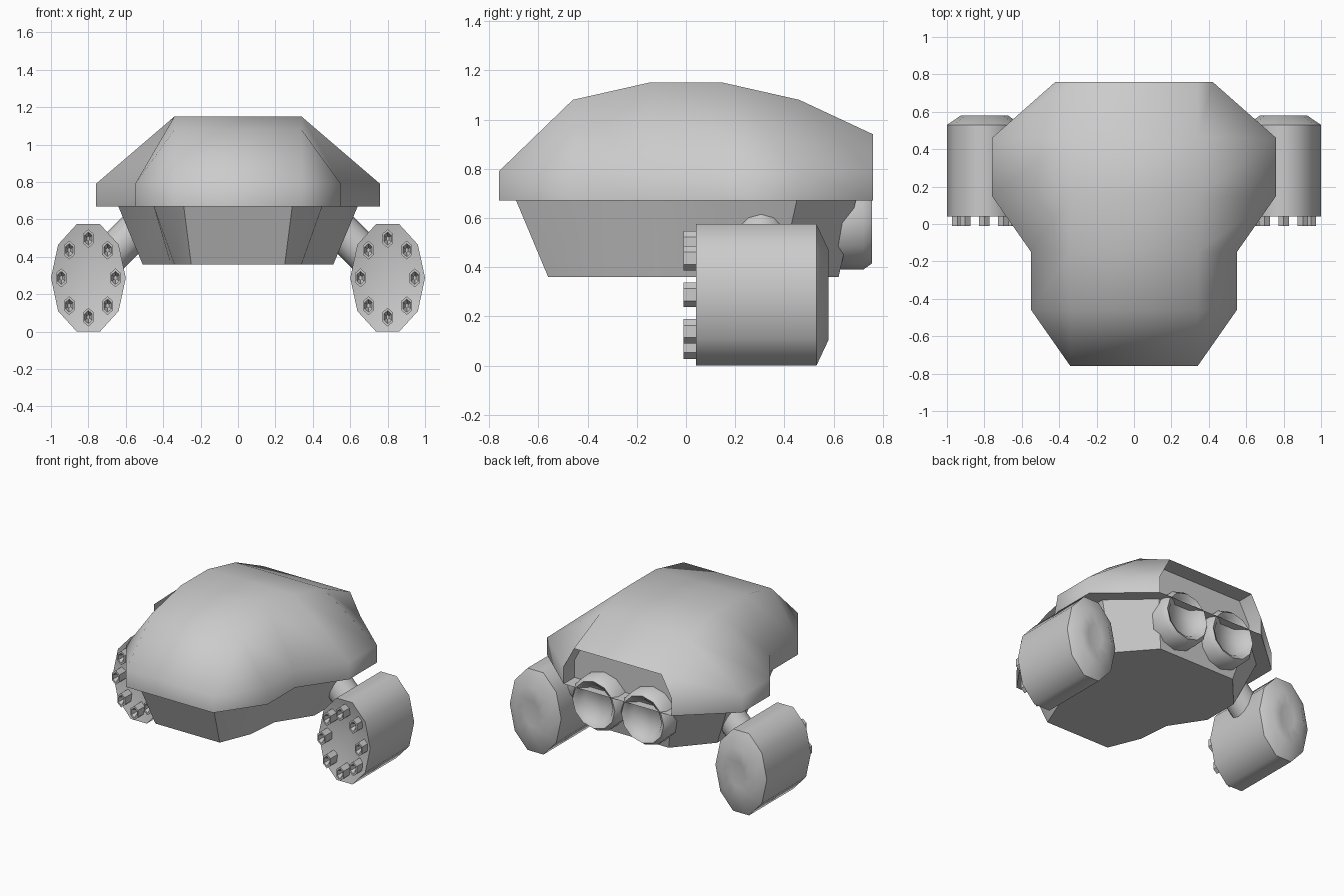
import bpy, bmesh, math
from mathutils import Vector

if "Cube" in bpy.data.objects:
    bpy.data.objects.remove(bpy.data.objects["Cube"])


def loft(bm, rings):
    # Skin a list of equal-length rings and cap both ends
    vs = [[bm.verts.new(p) for p in r] for r in rings]
    n = len(rings[0])
    for a, b in zip(vs, vs[1:]):
        for i in range(n):
            j = (i + 1) % n
            bm.faces.new((a[i], a[j], b[j], b[i]))
    first = bm.faces.new(vs[0][::-1])
    last = bm.faces.new(vs[-1])
    return first, last


def ring(cx, cz, y, rx, rz, n, start=0.0):
    return [(cx + rx * math.cos(start + math.tau * i / n), y,
             cz + rz * math.sin(start + math.tau * i / n)) for i in range(n)]


def finish(name, bm, angle):
    bmesh.ops.remove_doubles(bm, verts=bm.verts, dist=0.0005)
    bmesh.ops.recalc_face_normals(bm, faces=bm.faces)
    me = bpy.data.meshes.new(name)
    bm.to_mesh(me)
    bm.free()
    ob = bpy.data.objects.new(name, me)
    bpy.context.collection.objects.link(ob)
    bpy.ops.object.select_all(action='DESELECT')
    ob.select_set(True)
    bpy.context.view_layer.objects.active = ob
    bpy.ops.object.shade_smooth_by_angle(angle=math.radians(angle))
    return ob


# Upper shell: (y, rim half-width, roof half-width, roof height)
bm = bmesh.new()
sections = [(-.76, .34, .34, .79), (-.46, .55, .34, 1.08), (-.15, .55, .34, 1.15),
            (.15, .76, .34, 1.15), (.46, .76, .34, 1.08), (.76, .42, .34, .94)]
rings = [[(-w, y, .67), (-w, y, .79), (-t, y, h), (t, y, h), (w, y, .79), (w, y, .67)]
         for y, w, t, h in sections]
_, back = loft(bm, rings)
# Recess the open back around the thrusters
bmesh.ops.inset_individual(bm, faces=[back], thickness=.025)
bmesh.ops.translate(bm, verts=back.verts, vec=(0, -.12, 0))
finish("upper_shell", bm, 60)

# Lower hull: the shell outline, tapering downward
bm = bmesh.new()


def outline(half, z):
    return [(x, y, z) for x, y in half] + [(-x, y, z) for x, y in reversed(half)]


top = [(.29, -.69), (.45, -.41), (.46, -.13), (.64, .14), (.64, .45), (.37, .69)]
bottom = [(.25, -.56), (.34, -.34), (.36, -.11), (.51, .12), (.51, .38), (.30, .62)]
loft(bm, [outline(bottom, .36), outline(top, .67)])
finish("lower_hull", bm, 40)

# Rear thrusters with dished nozzles
for side, label in ((-1, "left"), (1, "right")):
    bm = bmesh.new()
    profile = [(.42, .15), (.55, .19), (.72, .19), (.755, .165), (.735, .135), (.70, .11)]
    loft(bm, [ring(side * .19, .58, y, r, r, 12) for y, r in profile])
    finish(label + "_thruster", bm, 60)

    # Ten-sided gun pod: concave front, chamfered back
    bm = bmesh.new()
    cx, cz = side * .8, .2875
    profile = [(.11, 0), (.04, 1), (.53, 1), (.58, .63), (.57, .3)]
    bm_rings = [ring(cx, cz, y, .2 * s, .3024 * s, 10) for y, s in profile]
    loft(bm, bm_rings)
    bmesh.ops.dissolve_degenerate(bm, dist=.0005, edges=bm.edges)
    finish(label + "_pod", bm, 50)

    # Eight hollow barrels around the pod front
    bm = bmesh.new()
    for k in range(8):
        a = math.tau * k / 8
        x, z = cx + .145 * math.cos(a), cz + .21 * math.sin(a)
        loft(bm, [ring(x, z, y, .033 * s, .05 * s, 6, math.pi / 2)
                  for y, s in [(.03, .25), (-.01, .7), (-.01, 1), (.09, 1)]])
    finish(label + "_barrels", bm, 30)

    # Diagonal strut joining pod and hull
    bm = bmesh.new()
    bmesh.ops.create_cone(bm, cap_ends=True, segments=12, radius1=.1, radius2=.1, depth=.42)
    axis = Vector((side, 0, -1)).normalized()
    rot = axis.to_track_quat('Z', 'Y').to_matrix()
    bmesh.ops.rotate(bm, verts=bm.verts, matrix=rot)
    bmesh.ops.translate(bm, verts=bm.verts, vec=(side * .63, .305, .46))
    finish(label + "_strut", bm, 40)
